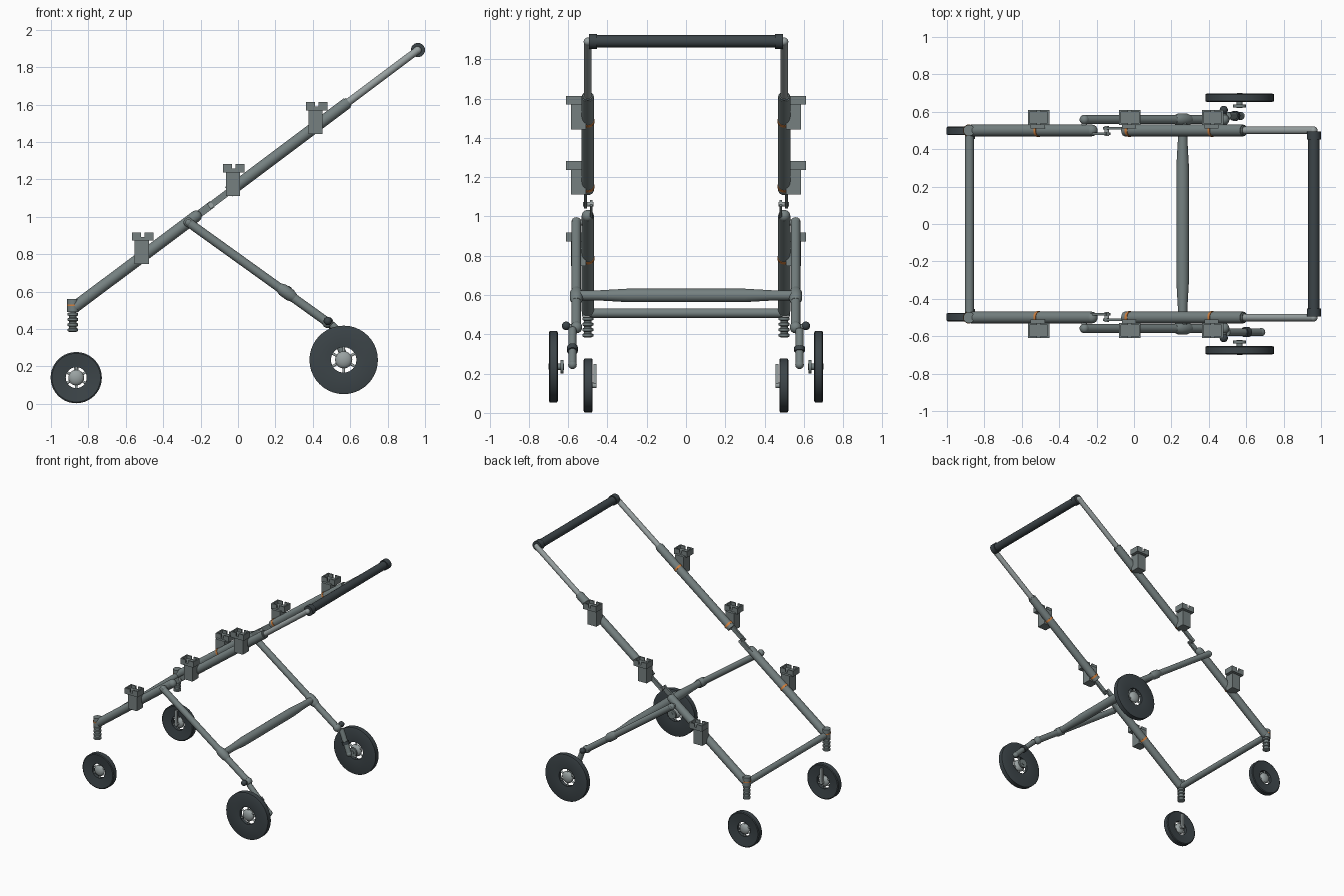
import bpy, bmesh, math
from mathutils import Vector, Matrix

cube = bpy.data.objects.get("Cube")
if cube:
    bpy.data.objects.remove(cube, do_unlink=True)


def material(name, rgb):
    m = bpy.data.materials.new(name)
    m.use_nodes = True
    m.diffuse_color = (*rgb, 1)
    m.node_tree.nodes["Principled BSDF"].inputs["Base Color"].default_value = (*rgb, 1)
    return m


FRAME = material("grey frame", (0.18, 0.22, 0.22))
ROD = material("light metal", (0.32, 0.36, 0.36))
CLAMP = material("clamp grey", (0.18, 0.215, 0.215))
RUBBER = material("dark rubber", (0.045, 0.058, 0.065))
ORANGE = material("orange", (0.65, 0.22, 0.05))


def finish(name, bm, mat):
    bmesh.ops.recalc_face_normals(bm, faces=bm.faces)
    me = bpy.data.meshes.new(name)
    bm.to_mesh(me)
    bm.free()
    me.materials.append(mat)
    me.shade_smooth()
    me.set_sharp_from_angle(angle=math.radians(35))
    ob = bpy.data.objects.new(name, me)
    bpy.context.collection.objects.link(ob)
    return ob


def lathe(name, start, end, profile, mat, closed=False, segs=24):
    """Revolve (distance along, radius) points about the line start-end."""
    a, axis = Vector(start), Vector(end) - Vector(start)
    turn = axis.to_track_quat('Z', 'Y').to_matrix().to_4x4()
    bm = bmesh.new()
    rings = []
    for d, r in profile:
        rings.append([bm.verts.new((r * math.cos(t), r * math.sin(t), d))
                      for t in (2 * math.pi * i / segs for i in range(segs))])
    pairs = list(zip(rings, rings[1:]))
    if closed:
        pairs.append((rings[-1], rings[0]))
    for lo, hi in pairs:
        for i in range(segs):
            j = (i + 1) % segs
            bm.faces.new((lo[i], lo[j], hi[j], hi[i]))
    if not closed:
        bm.faces.new(rings[0])
        bm.faces.new(rings[-1])
    bm.transform(Matrix.Translation(a) @ turn)
    return finish(name, bm, mat)


def tube(name, p, q, r, mat):
    length = (Vector(q) - Vector(p)).length
    return lathe(name, p, q, [(0, r), (length, r)], mat)


def ball(name, c, r, mat, squash=1):
    bm = bmesh.new()
    bmesh.ops.create_uvsphere(bm, u_segments=20, v_segments=12, radius=r)
    bm.transform(Matrix.Translation(c) @ Matrix.Diagonal((1, squash, 1, 1)))
    return finish(name, bm, mat)


def boxes(name, parts, mat, matrix=Matrix()):
    """Merge boxes given as (centre, size)."""
    bm = bmesh.new()
    for c, s in parts:
        bmesh.ops.create_cube(bm, size=1, matrix=Matrix.Translation(c) @ Matrix.Diagonal((*s, 1)))
    bm.transform(matrix)
    return finish(name, bm, mat)


def rail(x, y):
    return Vector((x, y, 1.171 + 0.749 * x))


def wheel(name, x, z, y, s, radius, hole, hub):
    """Dished tyre with an open ring, spokes and a domed hub; s points outboard."""
    w, n = 0.045, Vector((0, s, 0))
    c = Vector((x, y, z))
    lathe(name + "_tyre", c - n * w / 2, c + n * w / 2,
          [(0.008, hole), (0, radius * 0.95), (0.004, radius), (w - 0.004, radius),
           (w, radius * 0.95), (w - 0.01, hole)], RUBBER, closed=True, segs=40)
    ball(name + "_hub", c, hub, ROD, 0.55)
    for k in range(6):
        t = math.pi * (k + 0.5) / 3
        tip = c + Vector((math.cos(t), 0, math.sin(t))) * (hole + 0.01)
        tube(name + "_spoke", c, tip, 0.007, ROD)


# Clamp: body beside the rail, tray on top with notched walls
def clamp(name, x, s):
    z = rail(x, 0).z
    y = 0.57 * s
    top = z + 0.123
    parts = [((x - 0.005, 0.548 * s, z + 0.025), (0.076, 0.076, 0.135)),
             ((x, y, top - 0.03), (0.115, 0.08, 0.02))]
    for e in (-1, 1):
        parts.append(((x + e * 0.0525, y, top - 0.01), (0.01, 0.08, 0.03)))
        for f in (-1, 1):
            parts.append(((x + e * 0.033, y + f * 0.035, top - 0.01), (0.047, 0.01, 0.03)))
    boxes(name, parts, CLAMP)


TILT = Matrix.Rotation(-math.atan(0.749), 4, 'Y')

for s, side in ((-1, "near"), (1, "far")):
    y = 0.5 * s

    # Sloping side rail: lower tube, folding hinge, upper tube, sliding rod
    tube(side + "_lower_rail", rail(-0.87, y), rail(-0.225, y), 0.031, FRAME)
    ball(side + "_lower_rail_end", rail(-0.225, y), 0.031, FRAME)
    tube(side + "_upper_rail", rail(-0.05, y), rail(0.585, y), 0.031, FRAME)
    tube(side + "_rail_collar", rail(0.57, y), rail(0.592, y), 0.026, FRAME)
    tube(side + "_handle_rod", rail(0.58, y), rail(0.96, y), 0.02, ROD)
    ball(side + "_handle_rod_end", rail(0.96, y), 0.021, ROD)
    boxes(side + "_hinge_lower_plate", [((0, 0, 0), (0.13, 0.014, 0.04))], FRAME,
          Matrix.Translation(rail(-0.19, y - 0.018 * s)) @ TILT)
    boxes(side + "_hinge_upper_plate", [((0, 0, 0), (0.14, 0.014, 0.035))], FRAME,
          Matrix.Translation(rail(-0.1, y + 0.012 * s)) @ TILT)
    tube(side + "_hinge_pin", rail(-0.145, y - 0.03 * s), rail(-0.145, y + 0.025 * s), 0.012, ROD)

    # Clamps with their orange bands
    for x, spot in ((-0.51, "lower"), (-0.022, "middle"), (0.42, "upper")):
        clamp(f"{side}_{spot}_clamp", x, s)
        tube(f"{side}_{spot}_band", rail(x - 0.008, y), rail(x + 0.004, y), 0.034, ORANGE)

    # Corner post with ribbed spring
    tube(side + "_corner_post", (-0.883, y, 0.49), (-0.883, y, 0.56), 0.03, FRAME)
    tube(side + "_corner_band", (-0.883, y, 0.522), (-0.883, y, 0.53), 0.032, ORANGE)
    ribs = []
    for k in range(4):
        z = k * 0.028
        ribs += [(z, 0.02), (z + 0.004, 0.028), (z + 0.016, 0.028), (z + 0.02, 0.02)]
    lathe(side + "_spring", (-0.883, y, 0.385), (-0.883, y, 0.5), ribs, FRAME)

    # Rear leg with pivot and knuckle
    pivot = Vector((-0.265, 0.558 * s, 0.97))
    foot = Vector((0.48, 0.558 * s, 0.435))
    tube(side + "_leg", pivot, foot, 0.024, FRAME)
    ball(side + "_leg_top", pivot, 0.026, FRAME)
    tube(side + "_leg_pivot_pin", (-0.265, 0.49 * s, 0.97), (-0.265, 0.58 * s, 0.97), 0.015, ROD)
    ball(side + "_leg_knuckle", foot, 0.03, FRAME)
    along = (foot - pivot).normalized()
    joint = Vector((0.26, 0.558 * s, 0.595))
    lathe(side + "_leg_joint", joint - along * 0.05, joint + along * 0.05,
          [(0, 0.024), (0.025, 0.033), (0.075, 0.033), (0.1, 0.024)], FRAME)

    # Axle arm: the near one is swung further out
    tip = Vector((0.57 if s > 0 else 0.68, 0.578 * s, 0.245))
    neck = foot + Vector((0.02, 0.02 * s, -0.01))
    tube(side + "_axle_arm", neck, tip, 0.02, FRAME)
    ball(side + "_axle_arm_end", tip, 0.022, FRAME)
    mid = neck.lerp(tip, 0.5)
    tube(side + "_axle_arm_collar", mid, neck.lerp(tip, 0.62), 0.027, RUBBER)
    tube(side + "_knob_stem", foot, foot + Vector((0, 0.05 * s, 0.005)), 0.014, FRAME)
    ball(side + "_knob", foot + Vector((0, 0.052 * s, 0.008)), 0.022, RUBBER)

    # Wheels and inboard axle stubs
    wheel(side + "_rear_wheel", 0.565, 0.235, 0.675 * s, s, 0.183, 0.068, 0.046)
    tube(side + "_rear_axle", (0.565, 0.62 * s, 0.235), (0.565, 0.67 * s, 0.235), 0.016, FRAME)
    tube(side + "_rear_axle_cap", (0.565, 0.624 * s, 0.235), (0.565, 0.638 * s, 0.235), 0.035, FRAME)
    wheel(side + "_front_wheel", -0.865, 0.14, 0.498 * s, s, 0.137, 0.056, 0.042)
    tube(side + "_front_axle", (-0.865, 0.455 * s, 0.14), (-0.865, 0.5 * s, 0.14), 0.014, ROD)
    boxes(side + "_front_axle_tab", [((-0.865, 0.463 * s, 0.19), (0.022, 0.014, 0.12))], ROD)

    # Dark handle cap
    grip = rail(0.962, 0)
    tube(side + "_handle_cap", grip + Vector((0, 0.452 * s, 0)), grip + Vector((0, 0.495 * s, 0)),
         0.038, RUBBER)

# Cross members
grip = rail(0.962, 0)
tube("handle_grip", grip - Vector((0, 0.46, 0)), grip + Vector((0, 0.46, 0)), 0.031, RUBBER)
tube("lower_crossbar", (-0.88, -0.49, 0.508), (-0.88, 0.49, 0.508), 0.024, FRAME)
lathe("leg_crossbar", (0.26, -0.54, 0.598), (0.26, 0.54, 0.598),
      [(0, 0.025), (0.1, 0.026), (0.24, 0.034), (0.84, 0.034), (0.98, 0.026), (1.08, 0.025)], FRAME)
